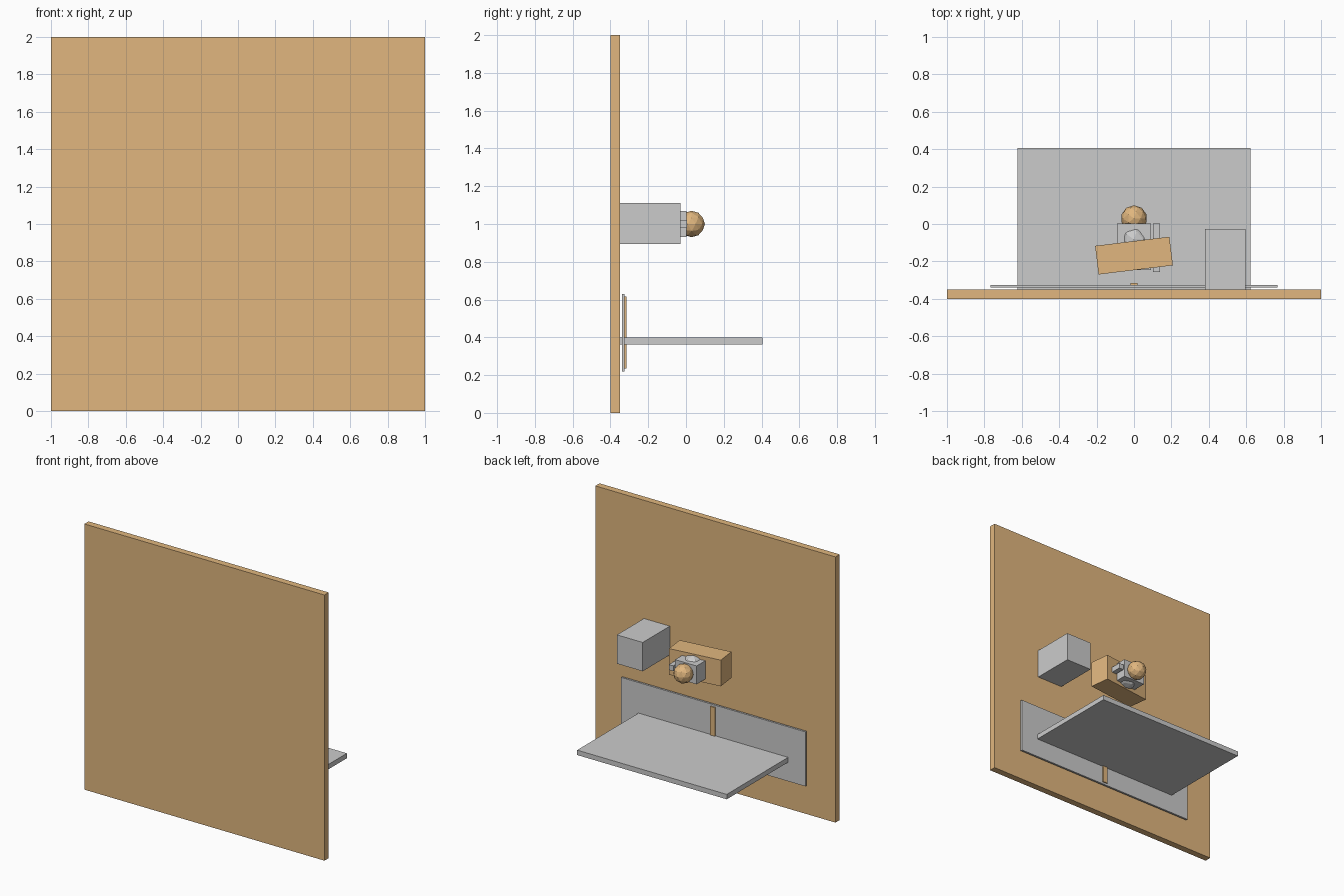
import bpy
from math import radians

if "Cube" in bpy.data.objects:
    bpy.data.objects.remove(bpy.data.objects["Cube"])

tan = bpy.data.materials.new("warm_tan")
tan.diffuse_color = (0.75, 0.47, 0.21, 1)
tan.use_nodes = True
tan.node_tree.nodes["Principled BSDF"].inputs["Base Color"].default_value = tan.diffuse_color


def finish(name, mat):
    ob = bpy.context.object
    ob.name = name
    if mat:
        ob.data.materials.append(mat)
    return ob


def box(name, x, y, z, mat=None, turn=0):
    """Box from (min, max) spans on each axis, turned about its own z axis."""
    spans = (x, y, z)
    bpy.ops.mesh.primitive_cube_add(size=1, location=[(a + b) / 2 for a, b in spans])
    ob = finish(name, mat)
    ob.scale = [b - a for a, b in spans]
    ob.rotation_euler.z = radians(turn)
    return ob


def ball(name, center, radius, mat=None):
    """Faceted low-poly ball."""
    bpy.ops.mesh.primitive_ico_sphere_add(subdivisions=2, radius=radius, location=center)
    return finish(name, mat)


# Backing wall with the shelf standing out from it
box("wall", (-1, 1), (-0.40, -0.35), (0, 2), tan)
box("shelf", (-0.623, 0.623), (-0.352, 0.405), (0.363, 0.40))

# Wide plate on the wall and its centre strip
box("wall_plate", (-0.767, 0.767), (-0.340, -0.325), (0.22, 0.63))
box("centre_strip", (-0.02, 0.02), (-0.327, -0.316), (0.235, 0.615), tan)

# Side block fixed to the wall
box("side_block", (0.38, 0.595), (-0.352, -0.028), (0.893, 1.11))

# Central cluster: turned block, core, side bar and balls
box("turned_block", (-0.2, 0.2), (-0.246, -0.092), (0.903, 1.10), tan, turn=7)
box("core", (-0.09, 0.09), (-0.245, 0.002), (0.932, 1.07))
box("side_bar", (0.102, 0.14), (-0.257, 0.004), (0.98, 1.02))
ball("core_ball", (0, -0.083, 1.0), 0.092)
ball("front_ball", (0, 0.03, 1.0), 0.07, tan)
